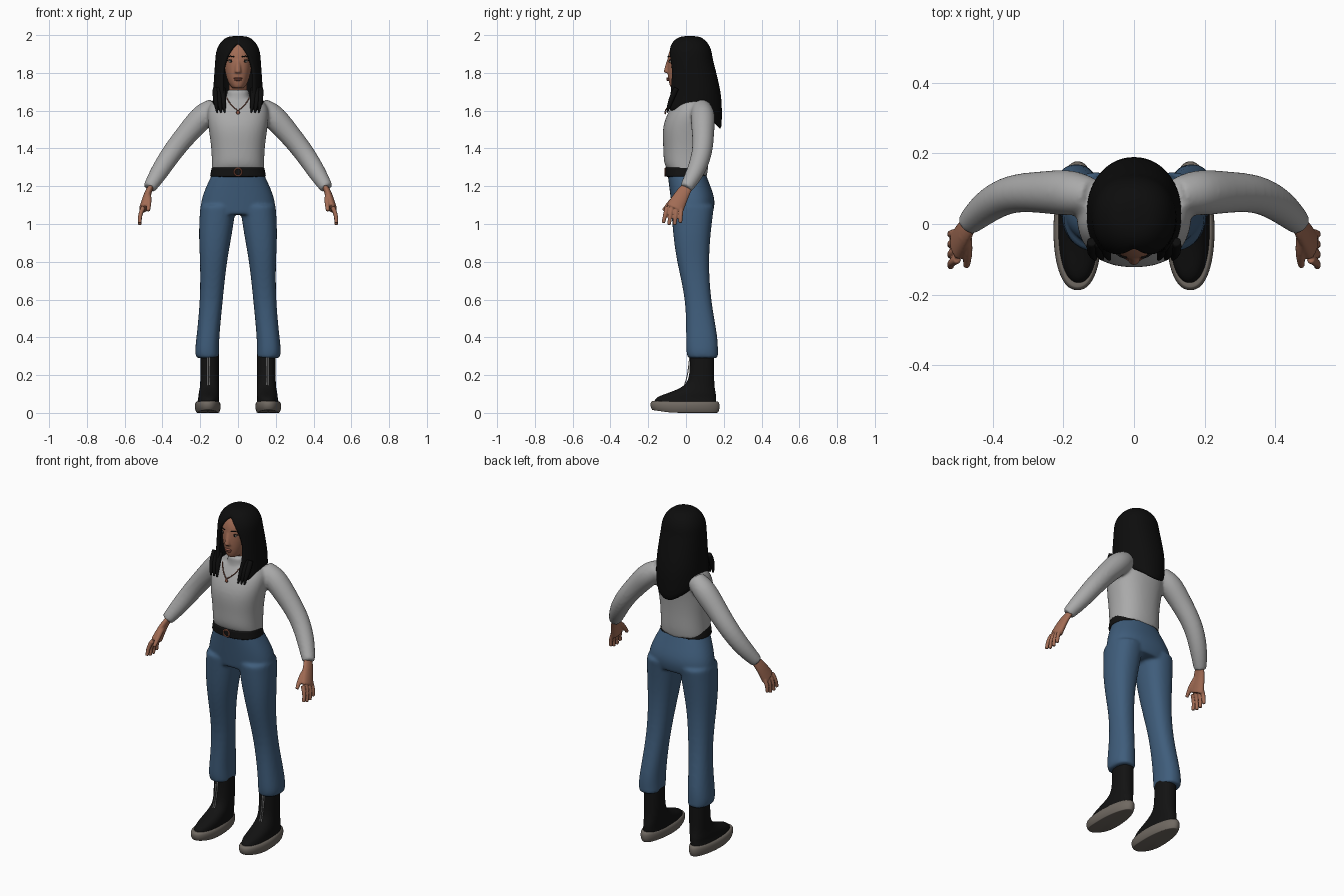
import bpy, bmesh, math
from mathutils import Vector

cube = bpy.data.objects.get("Cube")
if cube:
    bpy.data.objects.remove(cube, do_unlink=True)


def material(name, red, green, blue):
    mat = bpy.data.materials.new(name)
    mat.use_nodes = True
    mat.diffuse_color = (red, green, blue, 1)
    mat.node_tree.nodes["Principled BSDF"].inputs["Base Color"].default_value = mat.diffuse_color
    return mat


KNIT = material("grey knit", .4, .4, .4)
DENIM = material("blue denim", .05, .11, .2)
HAIR = material("black hair", .004, .004, .004)
LEATHER = material("black leather", .006, .006, .006)
SOLE = material("taupe rubber", .16, .14, .12)
SKIN = material("warm skin", .36, .15, .09)
LIPS = material("rose lips", .27, .09, .06)
WHITE = material("eye white", .5, .5, .45)
SILVER = material("silver zip", .5, .5, .5)
COPPER = material("copper", .3, .1, .06)
X, Y, Z = Vector((1, 0, 0)), Vector((0, 1, 0)), Vector((0, 0, 1))
SIDES = ((1, "left"), (-1, "right"))


def power(value, squareness):
    return math.copysign(abs(value) ** (2 / squareness), value)


def ring(centre, u, v, a, b, squareness=2, count=24):
    angles = [math.tau * i / count for i in range(count)]
    return [centre + u * a * power(math.cos(t), squareness) + v * b * power(math.sin(t), squareness)
            for t in angles]


def loft(bm, rings):
    """Skin closed rings; doubled end rings keep the rims crisp."""
    rows = [[bm.verts.new(p) for p in r] for r in [rings[0], *rings, rings[-1]]]
    count = len(rows[0])
    for low, high in zip(rows, rows[1:]):
        for i in range(count):
            j = (i + 1) % count
            bm.faces.new((low[i], low[j], high[j], high[i]))
    bm.faces.new(rows[0])
    bm.faces.new(rows[-1])


def stack(bm, rows, side=1, tilt=0):
    """Level sections: height, inner and outer x, front and back y."""
    rings = []
    for k, (z, inner, outer, front, back) in enumerate(rows):
        centre = Vector((side * (inner + outer) / 2, (front + back) / 2, z))
        section = ring(centre, X, Y, (outer - inner) / 2, (back - front) / 2, 2.3)
        for p in section:
            p.z -= tilt * p.y / (1 + k * k)
        rings.append(section)
    loft(bm, rings)


def even(*rows):
    """Sections symmetric in x: height, half width, front and back y."""
    return [(z, -half, half, front, back) for z, half, front, back in rows]


def limb(bm, points, side=1, flat=1, count=12):
    """Sections square to a path of x, y, z and radius."""
    path = [Vector((side * x, y, z)) for x, y, z, radius in points]
    rings = []
    for i, centre in enumerate(path):
        along = (path[min(i + 1, len(path) - 1)] - path[max(i - 1, 0)]).normalized()
        ref = Y if abs(along.y) < .9 else Z
        u = (ref - along * along.dot(ref)).normalized()
        radius = points[i][-1]
        rings.append(ring(centre, u, along.cross(u), radius, radius * flat, count=count))
    loft(bm, rings)


def ball(bm, centre, radii):
    verts = bmesh.ops.create_uvsphere(bm, u_segments=16, v_segments=10, radius=1)["verts"]
    bmesh.ops.scale(bm, vec=radii, verts=verts)
    bmesh.ops.translate(bm, vec=centre, verts=verts)


def finish(name, bm, mat, levels=1, voxel=0, shell=0):
    bmesh.ops.recalc_face_normals(bm, faces=bm.faces)
    mesh = bpy.data.meshes.new(name)
    bm.to_mesh(mesh)
    bm.free()
    obj = bpy.data.objects.new(name, mesh)
    bpy.context.collection.objects.link(obj)
    mesh.materials.append(mat)
    mesh.shade_smooth()
    if shell:
        mod = obj.modifiers.new("thickness", "SOLIDIFY")
        mod.thickness, mod.offset = shell, -1
    mod = obj.modifiers.new("round", "SUBSURF")
    mod.levels = mod.render_levels = levels
    if voxel:
        mod = obj.modifiers.new("fuse", "REMESH")
        mod.mode, mod.voxel_size, mod.use_smooth_shade = "VOXEL", voxel, True
        mod = obj.modifiers.new("relax", "SMOOTH")
        mod.factor, mod.iterations = .5, 5


# Sweater: torso, collar and sleeves fused together
bm = bmesh.new()
stack(bm, even((1.27, .14, -.1, .11), (1.31, .14, -.12, .12), (1.4, .14, -.12, .12), (1.52, .16, -.13, .13),
               (1.62, .17, -.08, .15), (1.66, .12, -.05, .13)), tilt=.2)
stack(bm, even((1.64, .08, -.06, .09), (1.67, .06, -.05, .08), (1.71, .06, -.05, .08)))
for side, word in SIDES:
    limb(bm, [(.12, .08, 1.62, .05), (.18, .09, 1.58, .07), (.26, .09, 1.49, .06), (.35, .09, 1.38, .055),
              (.42, .05, 1.27, .05), (.47, 0, 1.19, .035)], side, count=16)
finish("sweater", bm, KNIT, 2, .009)

# Trousers: hips and both legs fused together
bm = bmesh.new()
stack(bm, even((1.28, .13, -.1, .1), (1.2, .17, -.09, .13), (1.12, .2, -.08, .16), (1.05, .2, -.07, .14)))
for side, word in SIDES:
    stack(bm, [(1.1, .01, .2, -.08, .15), (.95, .03, .21, -.07, .13), (.8, .06, .2, -.05, .12),
               (.6, .08, .2, 0, .13), (.4, .1, .22, 0, .17), (.32, .1, .23, 0, .17), (.29, .1, .22, .01, .17)], side)
finish("trousers", bm, DENIM, 2, .009)

# Belt with buckle
bm = bmesh.new()
stack(bm, even((1.25, .15, -.11, .11), (1.3, .14, -.11, .1)))
finish("belt", bm, LEATHER, 2)
bpy.ops.mesh.primitive_torus_add(location=(0, -.11, 1.275), rotation=(math.pi / 2, 0, 0), major_radius=.02,
                                 minor_radius=.004, major_segments=20, minor_segments=6)
buckle = bpy.context.object
buckle.name = "belt_buckle"
buckle.data.materials.append(COPPER)

for side, word in SIDES:
    # Boot with sole and zip
    bm = bmesh.new()
    stack(bm, [(.04, .1, .22, -.17, .16), (.08, .1, .21, -.17, .16), (.1, .1, .21, -.11, .16),
               (.14, .1, .2, 0, .15), (.2, .1, .2, .02, .15), (.32, .1, .2, .02, .15)], side)
    finish(word + "_boot", bm, LEATHER, 2)
    bm = bmesh.new()
    stack(bm, [(z, .09 + inset, .23 - inset, inset - .19, .18 - inset)
               for z, inset in ((0, .01), (.02, 0), (.05, 0), (.06, .01))], side)
    for v in bm.verts:  # toe spring and slimmer heel
        v.co.z += max(0, -v.co.y - .08) * max(0, .15 - 2 * v.co.z)
        v.co.x -= (v.co.x - side * .16) * max(0, v.co.y)
    finish(word + "_sole", bm, SOLE, 2)
    bm = bmesh.new()
    for x in (.15, .16):
        limb(bm, [(x, -.01, .14, .003), (x, .01, .2, .003), (x, .02, .3, .003)], side)
    finish(word + "_zip", bm, SILVER)

    # Hand: palm, four fingers and thumb fused together
    bm = bmesh.new()
    limb(bm, [(.46, .01, 1.2, .03), (.48, -.02, 1.16, .04), (.5, -.06, 1.08, .05)], side, flat=.5)
    for i in range(4):
        knuckle, tip = .025 * i - .1, .03 * i - .12
        limb(bm, [(.5, knuckle, 1.09, .013), (.52, (knuckle + tip) / 2, 1.05, .012),
                  (.52, tip, .99 + .01 * abs(i - 1.5), .01)], side)
    limb(bm, [(.48, -.03, 1.16, .02), (.47, -.08, 1.12, .015), (.475, -.12, 1.07, .01)], side)
    finish(word + "_hand", bm, SKIN, 2, .004)

    # Eye, iris and brow
    bm = bmesh.new()
    ball(bm, (side * .036, -.08, 1.86), (.014, .01, .006))
    finish(word + "_eye", bm, WHITE)
    bm = bmesh.new()
    ball(bm, (side * .036, -.086, 1.86), (.006, .006, .006))
    for z, lift in ((1.865, 0), (1.885, .006)):
        limb(bm, [(.02, -.09 - lift, z, .003), (.04, -.087 - lift, z + .005, .003), (.06, -.075, z, .002)], side)
    finish(word + "_iris_and_brow", bm, HAIR)

# Head with nose and neck
bm = bmesh.new()
stack(bm, even((1.72, .03, -.08, .02), (1.74, .05, -.09, .06), (1.8, .07, -.1, .1), (1.89, .08, -.1, .11),
               (1.94, .07, -.08, .1), (1.97, .04, -.05, .07)))
limb(bm, [(0, .02, 1.68, .05), (0, .02, 1.77, .05)])
limb(bm, [(0, -.09, 1.87, .01), (0, -.1, 1.82, .017), (0, -.1, 1.8, .018)])
finish("head", bm, SKIN, 2, .005)
bm = bmesh.new()
for z, half in ((1.771, .024), (1.763, .02)):
    ball(bm, (0, -.095, z), (half, .01, .006))
finish("lips", bm, LIPS)

# Hair: centre-parted open shell, a dome above and a lengthening fall below
bm = bmesh.new()
CROWN, STEPS = 1.88, 36
sections = []
for k in range(1, 6):
    t = math.pi / 2 * k / 6
    spread = math.sin(t) ** .8
    sections.append((CROWN + .12 * math.cos(t), .12 * spread, .02 - .12 * spread, .02 + .12 * spread, 0))
for k in range(8):
    f = k / 7
    sections.append((CROWN - .28 * f, .12 + .02 * f, -.1 - .02 * f, .14 + .05 * min(1, 1.5 * f), .1 * f ** 3))
grid = []
for z, half, front, back, drop in sections:
    opening = .08 * min(1, max(0, (1.95 - z) / .13)) ** .6
    gap = math.asin(opening / half)
    line = []
    for j in range(STEPS + 1):
        t = gap + (math.tau - 2 * gap) * j / STEPS
        nape = ((1 - math.cos(t)) / 2) ** 3
        line.append(bm.verts.new((half * power(math.sin(t), 2.2) * (1 - 2 * drop * nape),
                                  (front + back) / 2 - (back - front) / 2 * power(math.cos(t), 2.2),
                                  z - drop * nape)))
    grid.append(line)
for high, low in zip(grid, grid[1:]):
    for j in range(STEPS):
        bm.faces.new((high[j], high[j + 1], low[j + 1], low[j]))
bm.faces.new(grid[0][:-1])
bmesh.ops.remove_doubles(bm, verts=bm.verts, dist=.0005)
finish("hair", bm, HAIR, shell=.02)

# Loose locks over the shoulders, and the necklace with its pendant
locks, chain = bmesh.new(), bmesh.new()
for side, word in SIDES:
    for x in (.08, .1, .12):
        limb(locks, [(x, -.05, 1.72, .014), (x, -.08, 1.66, .017), (x - .01, -.1, 1.59, .005)], side)
    limb(chain, [(.06, -.06, 1.67, .003), (.04, -.09, 1.63, .003), (0, -.11, 1.6, .003)], side)
ball(chain, (0, -.11, 1.59), (.01, .004, .01))
finish("hair_locks", locks, HAIR)
finish("necklace", chain, COPPER)
